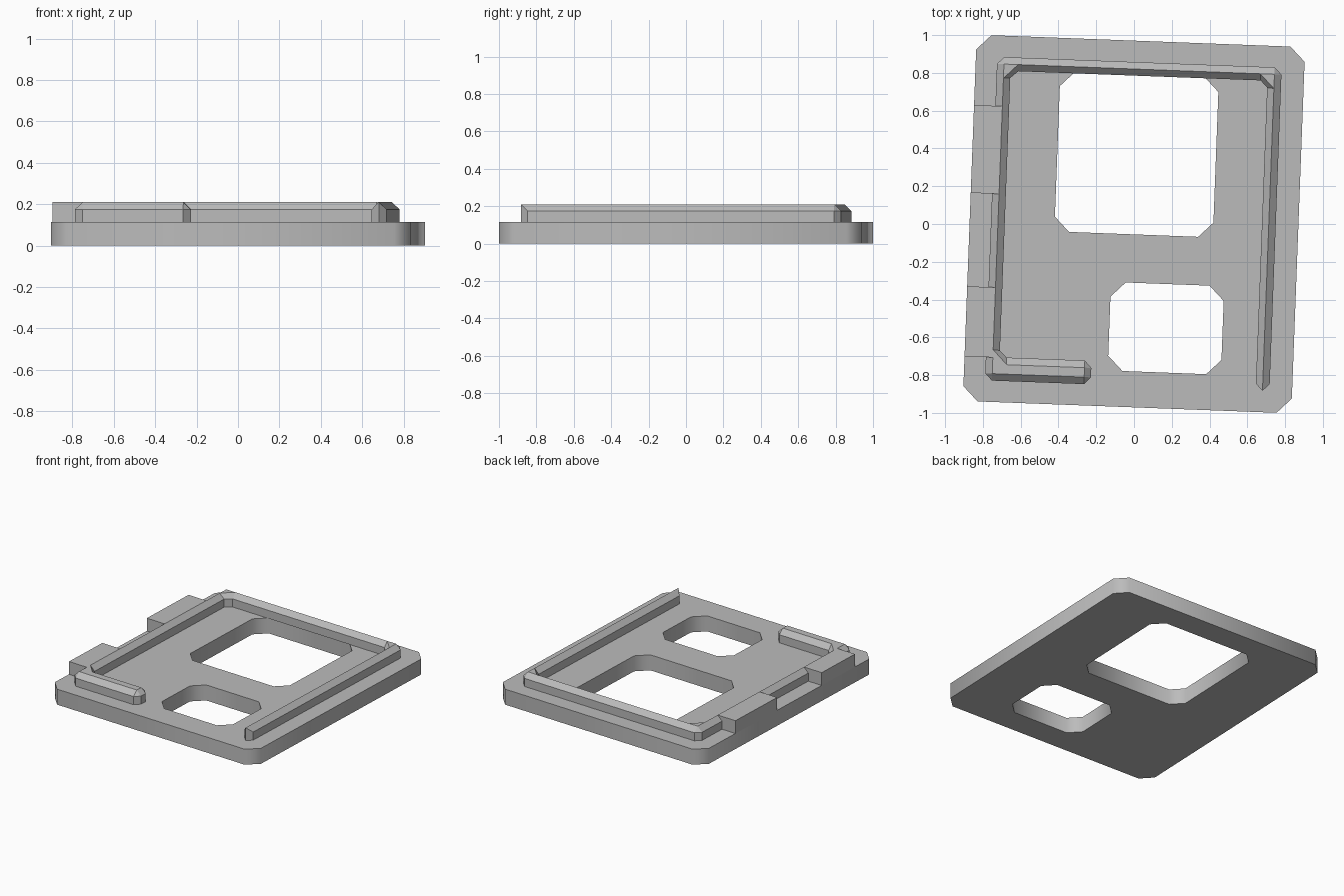
import bpy, bmesh, math
from mathutils import Matrix

if "Cube" in bpy.data.objects:
    bpy.data.objects.remove(bpy.data.objects["Cube"])

TILT = Matrix.Rotation(math.radians(-2.17), 4, 'Z')   # whole part sits slightly turned
Z_PLATE, Z_EAVE, Z_TOP = 0.115, 0.175, 0.21

grey = bpy.data.materials.new("mid_grey")
grey.diffuse_color = (0.5, 0.5, 0.5, 1)
grey.use_nodes = True
grey.node_tree.nodes["Principled BSDF"].inputs["Base Color"].default_value = grey.diffuse_color


def finish(name, bm):
    bmesh.ops.remove_doubles(bm, verts=bm.verts, dist=1e-4)
    bmesh.ops.recalc_face_normals(bm, faces=bm.faces)
    slivers = [f for f in bm.faces if f.calc_area() < 1e-6]
    bmesh.ops.delete(bm, geom=slivers, context='FACES')
    bm.transform(TILT)
    mesh = bpy.data.meshes.new(name)
    bm.to_mesh(mesh)
    bm.free()
    mesh.materials.append(grey)
    bpy.context.collection.objects.link(bpy.data.objects.new(name, mesh))


def clipped_rect(x0, x1, y0, y1, c=0.078):
    return [(x0 + c, y0), (x1 - c, y0), (x1, y0 + c), (x1, y1 - c),
            (x1 - c, y1), (x0 + c, y1), (x0, y1 - c), (x0, y0 + c)]


# Base plate: clipped rectangle with two clipped windows
curve = bpy.data.curves.new("plate_outline", 'CURVE')
curve.dimensions, curve.fill_mode = '2D', 'BOTH'
curve.extrude = Z_PLATE / 2
for outline in (clipped_rect(-0.87, 0.87, -0.97, 0.97),
                clipped_rect(-0.42, 0.42, -0.055, 0.793),
                clipped_rect(-0.11, 0.49, -0.78, -0.311)):
    spline = curve.splines.new('POLY')
    spline.points.add(len(outline) - 1)
    for p, (x, y) in zip(spline.points, outline):
        p.co = (x, y, 0, 1)
    spline.use_cyclic_u = True
temp = bpy.data.objects.new("plate_outline", curve)
bpy.context.collection.objects.link(temp)
bpy.context.view_layer.update()
bm = bmesh.new()
bm.from_mesh(temp.to_mesh())
temp.to_mesh_clear()
bpy.data.objects.remove(temp)
bmesh.ops.translate(bm, verts=bm.verts, vec=(0, 0, Z_PLATE / 2))
finish("base_plate", bm)

# Bevelled rail: each station is outer eave, outer crest, inner crest, inner eave
tip = (0.713, -0.857)
stations = [
    (tip, tip, tip, tip),
    ((0.75, -0.82), tip, tip, (0.677, -0.82)),
    ((0.75, 0.82), (0.713, 0.82), (0.713, 0.745), (0.677, 0.748)),
    ((0.713, 0.857), (0.713, 0.82), (0.638, 0.82), (0.641, 0.785)),
    ((-0.72, 0.857), (-0.72, 0.82), (-0.645, 0.82), (-0.642, 0.785)),
    ((-0.757, 0.82), (-0.72, 0.82), (-0.72, 0.745), (-0.684, 0.748)),
    ((-0.757, -0.82), (-0.72, -0.82), (-0.72, -0.693), (-0.684, -0.696)),
    ((-0.72, -0.857), (-0.72, -0.82), (-0.645, -0.77), (-0.648, -0.732)),
    ((-0.233, -0.857), (-0.233, -0.82), (-0.233, -0.77), (-0.233, -0.732)),
    ((-0.197, -0.82), (-0.233, -0.82), (-0.233, -0.77), (-0.197, -0.77)),
]
bm = bmesh.new()
rings = []
for eo, to, ti, ei in stations:
    pts = [(*eo, Z_PLATE), (*eo, Z_EAVE), (*to, Z_TOP),
           (*ti, Z_TOP), (*ei, Z_EAVE), (*ei, Z_PLATE)]
    rings.append([bm.verts.new(p) for p in pts])
for a, b in zip(rings, rings[1:]):
    for i in range(6):
        j = (i + 1) % 6
        bm.faces.new((a[i], a[j], b[j], b[i]))
end = rings[-1]
bm.faces.new((end[0], end[1], end[4], end[5]))
bm.faces.new(end[1:5])
finish("rail", bm)

# Raised blocks joining the left rail crest to the plate edge
for name, y0, y1 in (("rear_block", 0.132, 0.597), ("front_block", -0.734, -0.363)):
    bm = bmesh.new()
    bmesh.ops.create_cube(bm, size=1)
    for v in bm.verts:
        v.co = (-0.87 if v.co.x < 0 else -0.72,
                y0 if v.co.y < 0 else y1,
                Z_PLATE if v.co.z < 0 else Z_TOP)
    finish(name, bm)
